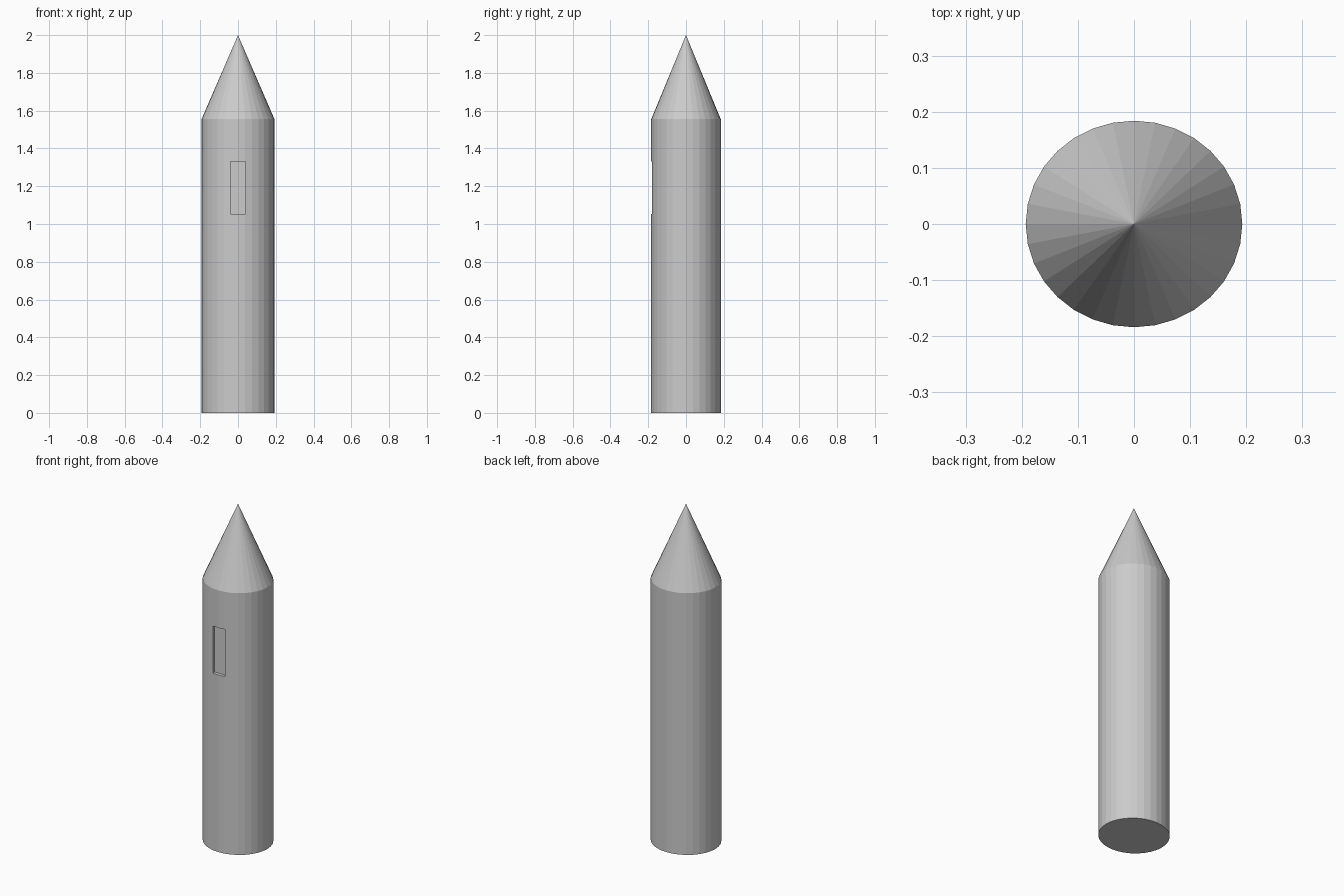
import bpy, bmesh, math

if "Cube" in bpy.data.objects:
    bpy.data.objects.remove(bpy.data.objects["Cube"])

SIDES = 32
RX, RY = 0.193, 0.184
SHOULDER, TIP = 1.555, 2.0


def make_object(name, bm):
    bmesh.ops.recalc_face_normals(bm, faces=bm.faces[:])
    mesh = bpy.data.meshes.new(name)
    bm.to_mesh(mesh)
    bm.free()
    obj = bpy.data.objects.new(name, mesh)
    bpy.context.collection.objects.link(obj)
    return obj


def ring(bm, z):
    angles = [2 * math.pi * i / SIDES for i in range(SIDES)]
    return [bm.verts.new((RX * math.cos(a), RY * math.sin(a), z)) for a in angles]


# Faceted shaft with pointed tip
bm = bmesh.new()
base, shoulder = ring(bm, 0), ring(bm, SHOULDER)
tip = bm.verts.new((0, 0, TIP))
bm.faces.new(base)
for i in range(SIDES):
    j = (i + 1) % SIDES
    bm.faces.new((base[i], base[j], shoulder[j], shoulder[i]))
    bm.faces.new((shoulder[i], shoulder[j], tip))
post = make_object("pointed_post", bm)

# Shallow slot in the front
bm = bmesh.new()
bmesh.ops.create_cube(bm, size=1)
bmesh.ops.scale(bm, vec=(0.079, 0.1, 0.28), verts=bm.verts)
bmesh.ops.translate(bm, vec=(0, -0.213, 1.192), verts=bm.verts)
cutter = make_object("slot_cutter", bm)
cutter.hide_render = True
cutter.hide_set(True)

slot = post.modifiers.new("front_slot", "BOOLEAN")
slot.operation = "DIFFERENCE"
slot.object = cutter
slot.solver = "EXACT"
